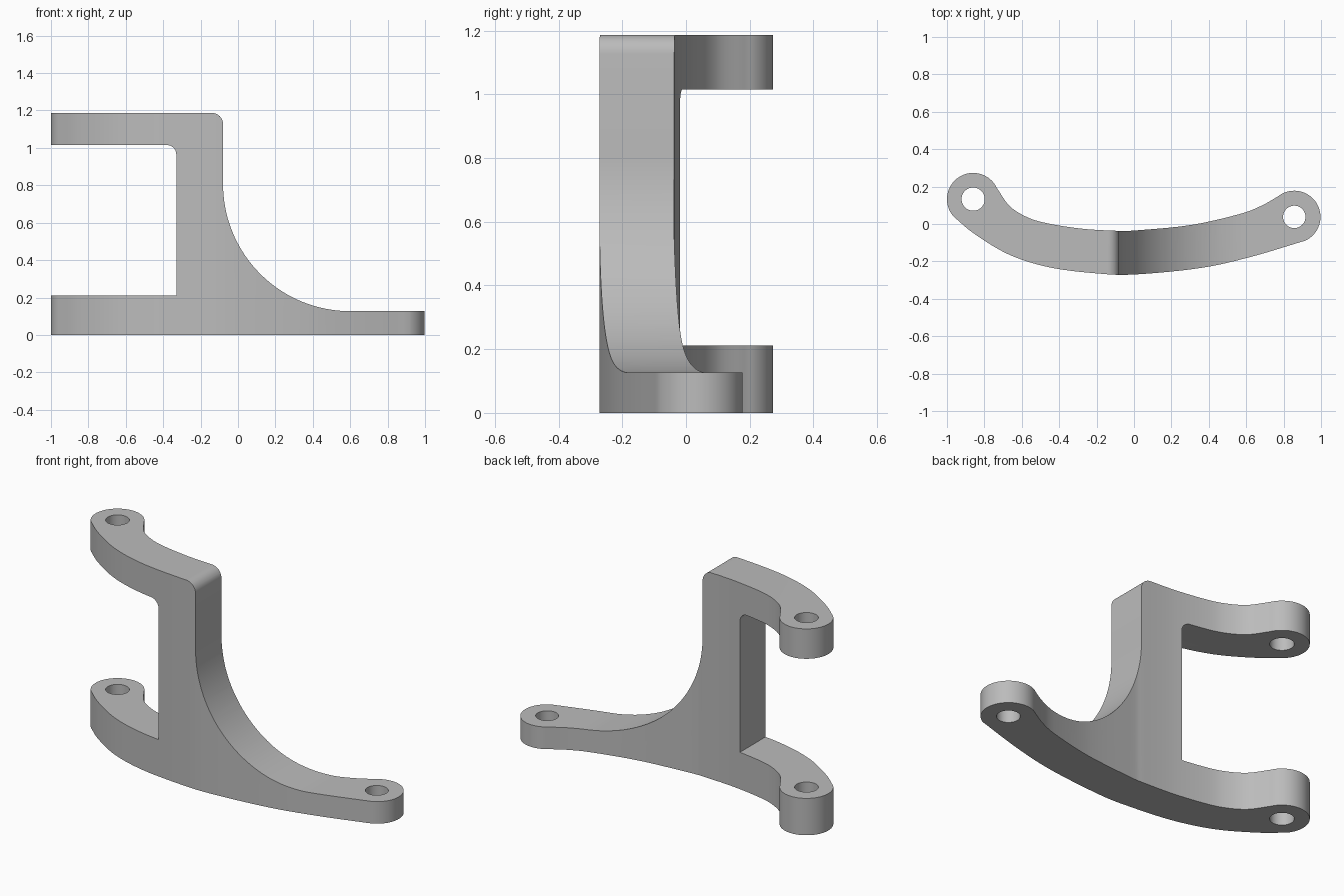
import bpy
import bmesh
from math import cos, sin, radians
from mathutils import Matrix, Vector

old = bpy.data.objects.get("Cube")
if old:
    bpy.data.objects.remove(old)

metal = bpy.data.materials.new("plain grey")
metal.use_nodes = True
GREY = (0.5, 0.5, 0.5, 1)
metal.diffuse_color = GREY
metal.node_tree.nodes["Principled BSDF"].inputs["Base Color"].default_value = GREY


def arc(cx, cy, r, start, end, n):
    """Points along a circular arc, angles in degrees."""
    angles = [radians(start + (end - start) * i / n) for i in range(n + 1)]
    return [(cx + r * cos(a), cy + r * sin(a)) for a in angles]


def spline(points, n=10):
    """Smooth curve through the points, end points excluded."""
    p = [Vector(q) for q in points]
    p = [2 * p[0] - p[1]] + p + [2 * p[-1] - p[-2]]
    out = []
    for a, b, c, d in zip(p, p[1:], p[2:], p[3:]):
        for i in range(n):
            t = i / n
            out.append(0.5 * (2 * b + (c - a) * t + (2 * a - 5 * b + 4 * c - d) * t * t
                              + (3 * b - a - 3 * c + d) * t ** 3))
    return [tuple(q) for q in out[1:]]


def prism(name, outline, low, high, upright=False):
    """Extrude an outline along z, or along y when upright."""
    bm = bmesh.new()
    if upright:
        verts = [bm.verts.new((x, low, z)) for x, z in outline]
        move = (0, high - low, 0)
    else:
        verts = [bm.verts.new((x, y, low)) for x, y in outline]
        move = (0, 0, high - low)
    face = bm.faces.new(verts)
    side = bmesh.ops.extrude_face_region(bm, geom=[face])
    bmesh.ops.translate(bm, vec=move, verts=[v for v in side["geom"]
                                             if isinstance(v, bmesh.types.BMVert)])
    bmesh.ops.recalc_face_normals(bm, faces=bm.faces)
    mesh = bpy.data.meshes.new(name)
    bm.to_mesh(mesh)
    bm.free()
    mesh.materials.append(metal)
    obj = bpy.data.objects.new(name, mesh)
    bpy.context.collection.objects.link(obj)
    return obj


def boolean(target, tool, operation):
    mod = target.modifiers.new(operation, "BOOLEAN")
    mod.object, mod.operation, mod.solver = tool, operation, "EXACT"
    bpy.context.view_layer.objects.active = target
    bpy.ops.object.modifier_apply(modifier=mod.name)
    bpy.data.objects.remove(tool)


LEFT_LUG, RIGHT_LUG, LUG_R = (-0.86, 0.133), (0.857, 0.038), 0.14
TOP = 1.187

# Curved plan outline: lug, outer edge, lug, inner edge
left_arc = arc(*LEFT_LUG, LUG_R, 25, 222, 40)
right_arc = arc(*RIGHT_LUG, LUG_R, -65, 128, 40)
outer = [left_arc[-1], (-0.85, -0.055), (-0.665, -0.165), (-0.45, -0.232), (-0.2, -0.264),
         (0, -0.27), (0.35, -0.236), (0.62, -0.177), right_arc[0]]
inner = [right_arc[-1], (0.68, 0.097), (0.56, 0.052), (0.3, -0.006), (0, -0.035),
         (-0.1, -0.036), (-0.28, -0.025), (-0.46, 0.003), (-0.57, 0.036),
         (-0.665, 0.096), left_arc[0]]
plan = left_arc + spline(outer) + right_arc + spline(inner)
bracket = prism("bracket", plan, 0, TOP)

# Front silhouette: long foot, swept gusset, post and upper arm
profile = [(-1.1, -0.1), (1.1, -0.1), (1.1, 0.127)]
profile += arc(0.6, 0.807, 0.68, 270, 180, 40)
profile += arc(-0.14, TOP - 0.06, 0.06, 0, 90, 10)
profile += [(-1.1, TOP), (-1.1, 1.015)]
profile += arc(-0.38, 0.965, 0.05, 90, 0, 10)
profile += [(-0.33, 0.212), (-1.1, 0.212)]
boolean(bracket, prism("silhouette_cutter", profile, -1, 1, upright=True), "INTERSECT")

# Bolt holes through the lugs
for (x, y), r in ((LEFT_LUG, 0.062), (RIGHT_LUG, 0.06)):
    circle = arc(x, y, r, 0, 360, 48)[:-1]
    boolean(bracket, prism("hole_cutter", circle, -0.5, 2), "DIFFERENCE")

bpy.ops.object.select_all(action="DESELECT")
bracket.select_set(True)
bpy.context.view_layer.objects.active = bracket
bpy.ops.object.shade_smooth_by_angle(angle=radians(30))
